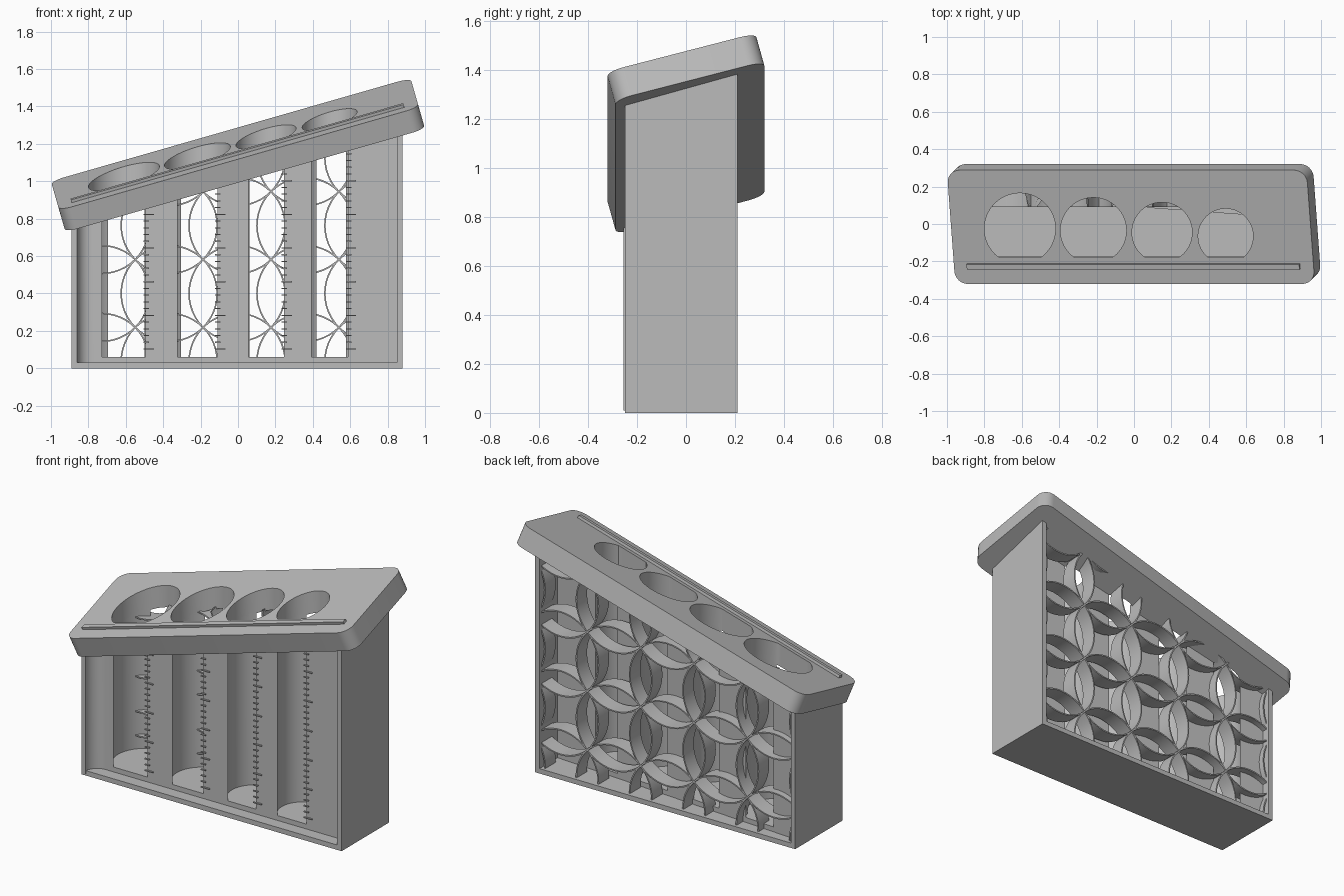
import bpy, bmesh
from math import pi, sin, cos, radians, hypot
from mathutils import Matrix, Vector

cube = bpy.data.objects.get("Cube")
if cube:
    bpy.data.objects.remove(cube, do_unlink=True)

grey = bpy.data.materials.new("plain_grey")
grey.use_nodes = True
grey.diffuse_color = (0.5, 0.5, 0.5, 1)
grey.node_tree.nodes["Principled BSDF"].inputs["Base Color"].default_value = grey.diffuse_color

# Tilted frame of the lid: pitched up to the right, then rolled toward the front
TILT = Matrix.Rotation(radians(-16), 4, 'Y') @ Matrix.Rotation(radians(15), 4, 'X')
LID = Matrix.Translation((0, 0, 1.14)) @ TILT
LENGTH, WIDTH, THICK = 2.0, 0.63, 0.125
NORMAL = (TILT @ Vector((0, 0, 1))).normalized()
UNDER = LID @ Vector((0, 0, -THICK / 2 + 0.015))


def under_lid(x, y):
    """Height just inside the underside of the lid."""
    return UNDER.z - (NORMAL.x * (x - UNDER.x) + NORMAL.y * (y - UNDER.y)) / NORMAL.z


def add_prism(bm, outline, low, high):
    """Extrude an xy outline; high may be a number or a function of x and y."""
    top = high if callable(high) else (lambda x, y: high)
    a = [bm.verts.new((x, y, low)) for x, y in outline]
    b = [bm.verts.new((x, y, top(x, y))) for x, y in outline]
    n = len(outline)
    bm.faces.new(a[::-1])
    bm.faces.new(b)
    for i in range(n):
        j = (i + 1) % n
        bm.faces.new((a[i], a[j], b[j], b[i]))


def rect(x0, x1, y0, y1):
    return [(x0, y0), (x1, y0), (x1, y1), (x0, y1)]


def arc(cx, cy, r, start, end, n):
    return [(cx + r * cos(start + (end - start) * i / n),
             cy + r * sin(start + (end - start) * i / n)) for i in range(n + 1)]


def finish(bm, name):
    bmesh.ops.recalc_face_normals(bm, faces=bm.faces)
    mesh = bpy.data.meshes.new(name)
    bm.to_mesh(mesh)
    bm.free()
    mesh.materials.append(grey)
    ob = bpy.data.objects.new(name, mesh)
    bpy.context.collection.objects.link(ob)
    return ob


def select(ob):
    bpy.ops.object.select_all(action='DESELECT')
    ob.select_set(True)
    bpy.context.view_layer.objects.active = ob


def smooth(ob):
    select(ob)
    bpy.ops.object.shade_smooth_by_angle(angle=radians(30))


def cut(ob, cutter):
    select(ob)
    mod = ob.modifiers.new("cut", 'BOOLEAN')
    mod.operation, mod.solver, mod.object = 'DIFFERENCE', 'EXACT', cutter
    bpy.ops.object.modifier_apply(modifier=mod.name)
    bpy.data.objects.remove(cutter, do_unlink=True)


# Four round tubes: centre x, centre y, radius
TUBES = [(-0.61, -0.025, 0.19), (-0.217, -0.035, 0.176),
         (0.15, -0.045, 0.161), (0.49, -0.065, 0.147)]
FRONT, FLOOR = -0.18, 0.06


def tube_cutter(low, clamp):
    bm = bmesh.new()
    for cx, cy, r in TUBES:
        ring = arc(cx, cy, r, 0, 2 * pi, 64)[:-1]
        if clamp:
            ring = [(x, max(y, FRONT)) for x, y in ring]
        add_prism(bm, ring, low, 2)
    ob = finish(bm, "tube_cutter")
    ob.hide_render = True
    return ob


# Outer frame: base plate and two side walls
bm = bmesh.new()
add_prism(bm, rect(-0.89, 0.88, -0.25, 0.21), 0, 0.03)
for x0, x1 in ((-0.89, -0.86), (0.85, 0.88)):
    add_prism(bm, rect(x0, x1, -0.25, 0.21), 0, under_lid)
finish(bm, "outer_frame")

# Tube block: flat front with a coved left end, back slanting toward the front
bm = bmesh.new()
cove = arc(-0.78, -0.255, 0.08, pi, pi / 2, 8)
add_prism(bm, cove + [(0.86, FRONT + 0.005), (0.86, 0.033), (-0.87, 0.157)], 0.01, under_lid)
block = finish(bm, "tube_block")
cut(block, tube_cutter(FLOOR, False))
smooth(block)

# Lid: tilted slab with rounded corners and tube openings
bm = bmesh.new()
R = 0.07
hx, hy = LENGTH / 2 - R, WIDTH / 2 - R
outline = []
for k, (sx, sy) in enumerate(((1, 1), (-1, 1), (-1, -1), (1, -1))):
    outline += arc(sx * hx, sy * hy, R, k * pi / 2, (k + 1) * pi / 2, 8)
add_prism(bm, outline, -THICK / 2, THICK / 2)
bmesh.ops.transform(bm, matrix=LID, verts=bm.verts)
lid = finish(bm, "lid")
cut(lid, tube_cutter(FLOOR, True))
smooth(lid)

# Raised rail along the front of the lid
bm = bmesh.new()
add_prism(bm, rect(-0.925, 0.925, -0.232, -0.203), THICK / 2 - 0.01, THICK / 2 + 0.016)
bmesh.ops.transform(bm, matrix=LID, verts=bm.verts)
finish(bm, "lid_rail")

# Back lattice: overlapping rings on a square grid, trimmed to the frame
bm = bmesh.new()
STEP, BAND, SEG = 0.363, 0.004, 48
for col in range(-3, 4):
    for row in range(-1, 5):
        cx, cz, r = -0.005 + col * STEP, 0.4 + row * STEP, STEP / 2 ** 0.5
        loops = []
        for i in range(SEG):
            a = 2 * pi * i / SEG
            loops.append([bm.verts.new((cx + q * cos(a), y, cz + q * sin(a)))
                          for q, y in ((r - BAND, 0.09), (r + BAND, 0.09),
                                       (r + BAND, 0.19), (r - BAND, 0.19))])
        for i in range(SEG):
            p, q = loops[i], loops[(i + 1) % SEG]
            for k in range(4):
                m = (k + 1) % 4
                bm.faces.new((p[k], p[m], q[m], q[k]))
bmesh.ops.recalc_face_normals(bm, faces=bm.faces)
for co, no in (((-0.87, 0, 0), (-1, 0, 0)), ((0.86, 0, 0), (1, 0, 0)),
               ((0, 0, 0.02), (0, 0, -1)), (UNDER, NORMAL)):
    bmesh.ops.bisect_plane(bm, geom=bm.verts[:] + bm.edges[:] + bm.faces[:],
                           plane_co=co, plane_no=no, clear_outer=True)
smooth(finish(bm, "back_lattice"))

# Scale marks beside each tube slot, every fifth one longer
bm = bmesh.new()
for cx, cy, r in TUBES:
    edge = cx + (r * r - (FRONT - cy) ** 2) ** 0.5
    z, n = 0.1, 0
    while z < under_lid(edge, FRONT) - 0.03:
        size = 0.05 if n % 5 == 0 else 0.025
        add_prism(bm, rect(edge - 0.005, edge + size, FRONT - 0.008, FRONT + 0.002), z, z + 0.006)
        z += 0.036
        n += 1
finish(bm, "scale_marks")
